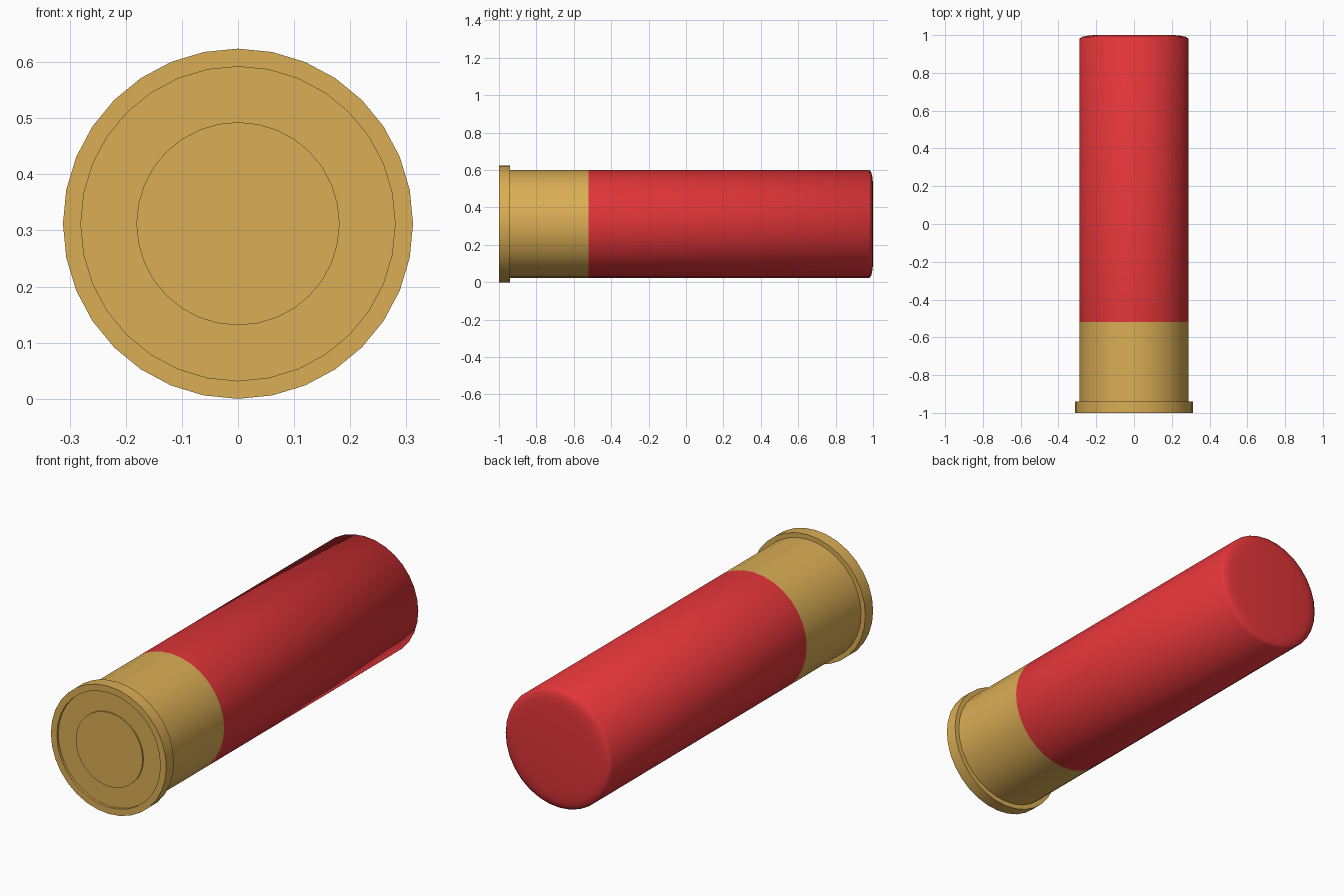
import bpy, bmesh, math

if "Cube" in bpy.data.objects:
    bpy.data.objects.remove(bpy.data.objects["Cube"])

SIDES = 32
AXIS_Z = 0.312


def material(name, color):
    m = bpy.data.materials.new(name)
    m.diffuse_color = (*color, 1)
    m.use_nodes = True
    m.node_tree.nodes["Principled BSDF"].inputs["Base Color"].default_value = m.diffuse_color
    return m


def lathe(name, profile, mat, angle):
    """Revolve (radius, y) points about the shell axis; radius 0 closes an end."""
    bm = bmesh.new()
    rings = []
    for r, y in profile:
        n = SIDES if r > 0 else 1
        rings.append([bm.verts.new((r * math.cos(2 * math.pi * i / SIDES), y,
                                    r * math.sin(2 * math.pi * i / SIDES)))
                      for i in range(n)])
    for a, b in zip(rings, rings[1:]):
        for i in range(SIDES):
            j = (i + 1) % SIDES
            if len(a) == 1:
                bm.faces.new((a[0], b[i], b[j]))
            elif len(b) == 1:
                bm.faces.new((a[i], b[0], a[j]))
            else:
                bm.faces.new((a[i], b[i], b[j], a[j]))
    # merge the triangle fans into flat round caps
    for ring in (rings[0], rings[-1]):
        if len(ring) == 1:
            bmesh.ops.dissolve_verts(bm, verts=ring)
    bmesh.ops.recalc_face_normals(bm, faces=bm.faces)
    mesh = bpy.data.meshes.new(name)
    bm.to_mesh(mesh)
    bm.free()
    mesh.materials.append(mat)
    obj = bpy.data.objects.new(name, mesh)
    obj.location.z = AXIS_Z
    bpy.context.collection.objects.link(obj)
    bpy.ops.object.select_all(action='DESELECT')
    obj.select_set(True)
    bpy.context.view_layer.objects.active = obj
    bpy.ops.object.shade_smooth_by_angle(angle=math.radians(angle))
    return obj


brass = material("brass", (0.7, 0.42, 0.09))
red = material("red_plastic", (0.75, 0.035, 0.04))

# Brass base: raised primer, recessed face, rim and sleeve
lathe("brass_base", [
    (0, -0.995), (0.181, -0.995), (0.181, -0.988),
    (0.28, -0.988), (0.28, -1.0), (0.312, -1.0),
    (0.312, -0.94), (0.289, -0.94), (0.289, -0.52),
], brass, 30)

# Red tube with a softly rounded closed end
lathe("red_tube", [
    (0.289, -0.52), (0.289, 0.98), (0.277, 0.99),
    (0.252, 0.996), (0.215, 1.0), (0, 1.0),
], red, 80)
